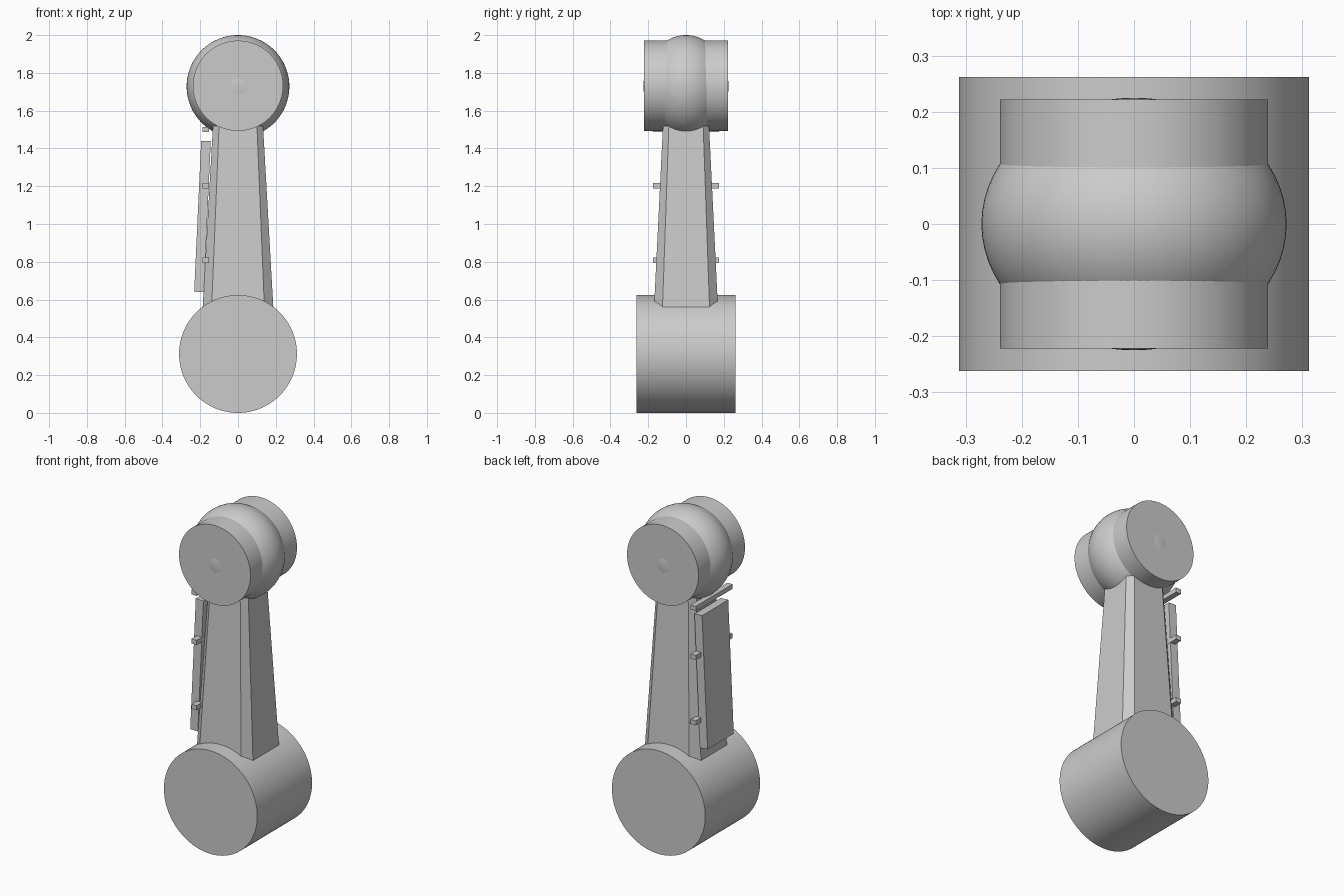
import bpy
import bmesh
from math import radians, atan2
from mathutils import Matrix

cube = bpy.data.objects.get("Cube")
if cube:
    bpy.data.objects.remove(cube, do_unlink=True)

GREY = (0.6, 0.6, 0.6, 1.0)
grey = bpy.data.materials.new("plain grey")
grey.use_nodes = True
grey.diffuse_color = GREY
grey.node_tree.nodes["Principled BSDF"].inputs["Base Color"].default_value = GREY


def add_part(name, bm, smooth=False):
    """Turn a bmesh into a named grey object."""
    bmesh.ops.recalc_face_normals(bm, faces=bm.faces)
    mesh = bpy.data.meshes.new(name)
    bm.to_mesh(mesh)
    bm.free()
    mesh.materials.append(grey)
    obj = bpy.data.objects.new(name, mesh)
    bpy.context.collection.objects.link(obj)
    if smooth:
        bpy.ops.object.select_all(action="DESELECT")
        obj.select_set(True)
        bpy.context.view_layer.objects.active = obj
        bpy.ops.object.shade_smooth_by_angle(angle=radians(35))
    return obj


def drum(name, radius, half_depth, z):
    """Cylinder lying along y."""
    bm = bmesh.new()
    bmesh.ops.create_cone(bm, cap_ends=True, segments=96, radius1=radius,
                          radius2=radius, depth=2 * half_depth)
    bmesh.ops.transform(bm, verts=bm.verts, matrix=Matrix.Translation((0, 0, z))
                        @ Matrix.Rotation(radians(90), 4, "X"))
    return add_part(name, bm, smooth=True)


def box(name, size, centre, tilt=0.0):
    """Box turned about the y axis."""
    bm = bmesh.new()
    bmesh.ops.create_cube(bm, size=1)
    bmesh.ops.transform(bm, verts=bm.verts, matrix=Matrix.Translation(centre)
                        @ Matrix.Rotation(tilt, 4, "Y")
                        @ Matrix.Diagonal((*size, 1)))
    return add_part(name, bm)


def octagon(bm, x, y, flat_x, flat_y, z):
    """Ring of a rectangle with cut corners."""
    quarter = [(x, flat_y), (flat_x, y)]
    ring = quarter + [(-a, b) for a, b in reversed(quarter)]
    ring += [(-a, -b) for a, b in ring]
    return [bm.verts.new((a, b, z)) for a, b in ring]


# Joint drums at both ends
drum("lower_joint", 0.312, 0.262, 0.312)
drum("upper_joint", 0.239, 0.222, 1.732)

# Rounded swelling around the upper joint
bm = bmesh.new()
bmesh.ops.create_uvsphere(bm, u_segments=64, v_segments=40, radius=1)
bmesh.ops.transform(bm, verts=bm.verts, matrix=Matrix.Translation((0, 0, 1.728))
                    @ Matrix.Diagonal((0.272, 0.225, 0.272, 1)))
add_part("upper_joint_bulge", bm, smooth=True)

# Tapered arm with chamfered corners
bm = bmesh.new()
low = octagon(bm, 0.196, 0.177, 0.146, 0.13, 0.4)
high = octagon(bm, 0.128, 0.118, 0.097, 0.088, 1.6)
bm.faces.new(low)
bm.faces.new(high)
for i in range(len(low)):
    j = (i + 1) % len(low)
    bm.faces.new((low[i], low[j], high[j], high[i]))
add_part("arm", bm)

# Leaning plate on the right side of the arm
lean = atan2(0.037, 0.8)
box("side_plate", (0.051, 0.25, 0.8), (-0.188, 0, 1.04), lean)

# Square rods passing across the arm
for level, z in (("lower", 0.808), ("middle", 1.203), ("upper", 1.5)):
    box(level + "_rod", (0.034, 0.35, 0.028), (-0.171, 0, z))
